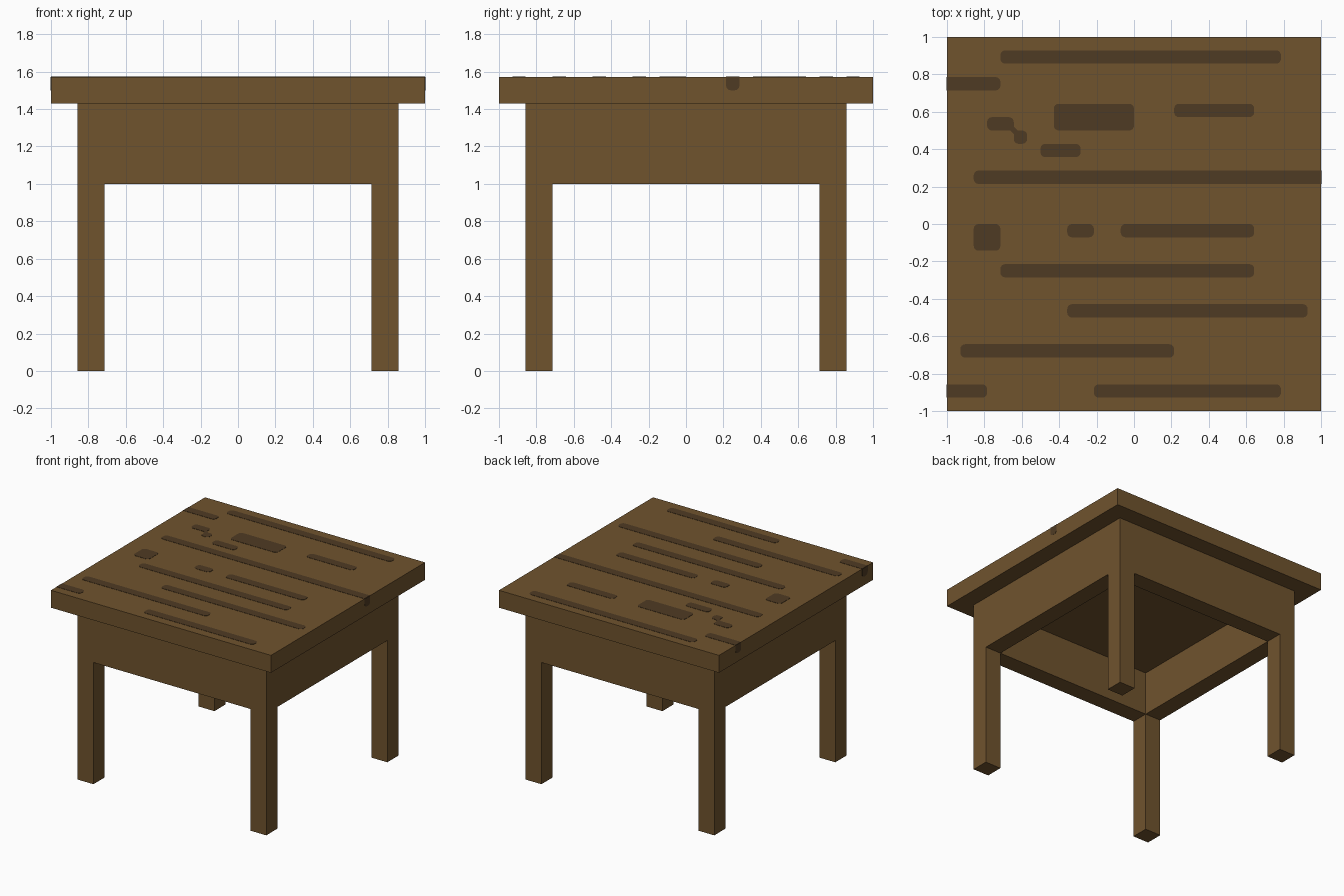
import bpy, bmesh, math
from mathutils import Vector

cube = bpy.data.objects.get("Cube")
if cube:
    bpy.data.objects.remove(cube, do_unlink=True)

U = 1 / 14                      # plank module
TOP, UNDER, RAIL = 22 * U, 20 * U, 14 * U
OUT, INN = 12 * U, 10 * U       # outer and inner faces of legs and apron
THIN = 0.002                    # grain plate thickness


def material(name, rgb):
    m = bpy.data.materials.new(name)
    m.use_nodes = True
    m.diffuse_color = (*rgb, 1)
    bsdf = m.node_tree.nodes["Principled BSDF"]
    bsdf.inputs["Base Color"].default_value = (*rgb, 1)
    bsdf.inputs["Roughness"].default_value = 0.8
    return m


def finish(bm, name, mat):
    bmesh.ops.recalc_face_normals(bm, faces=bm.faces)
    mesh = bpy.data.meshes.new(name)
    bm.to_mesh(mesh)
    bm.free()
    mesh.materials.append(mat)
    ob = bpy.data.objects.new(name, mesh)
    bpy.context.collection.objects.link(ob)
    return ob


wood = material("brown wood", (0.162, 0.087, 0.027))
dark = material("dark grain", (0.078, 0.044, 0.0175))

# Tabletop slab
bm = bmesh.new()
bmesh.ops.create_cube(bm, size=1)
for v in bm.verts:
    v.co = (v.co.x * 2, v.co.y * 2, (UNDER + TOP) / 2 + v.co.z * (TOP - UNDER))
finish(bm, "tabletop", wood)

# Apron and legs: a 3 x 3 grid whose edge rises, middle sinks in and corners drop
bm = bmesh.new()
bmesh.ops.create_grid(bm, x_segments=3, y_segments=3, size=OUT)
for v in bm.verts:
    x, y = [math.copysign(OUT if abs(c) > OUT * 0.7 else INN, c) for c in v.co.xy]
    v.co = (x, y, RAIL)
bm.faces.ensure_lookup_table()
cells = list(bm.faces)
middle = [f for f in cells if f.calc_center_median().xy.length < 0.1]
corners = [f for f in cells if min(abs(c) for c in f.calc_center_median().xy) > 0.5]
rim = [e for e in bm.edges if e.is_boundary]
up = bmesh.ops.extrude_edge_only(bm, edges=rim)["geom"]
for v in [g for g in up if isinstance(g, bmesh.types.BMVert)]:
    v.co.z = UNDER
bmesh.ops.holes_fill(bm, edges=[e for e in bm.edges if e.is_boundary], sides=0)
for faces, z in ((middle, 19 * U), (corners, 0)):
    for f in bmesh.ops.extrude_discrete_faces(bm, faces=faces)["faces"]:
        for v in f.verts:
            v.co.z = z
finish(bm, "apron_and_legs", wood)


# Grain marks: thin rounded plates
def outline(u0, u1, v0, v1, square="", r=0.026, steps=4):
    """Counter-clockwise rounded rectangle; corners a b c d start at lower left."""
    pts = []
    for i, (key, u, v, su, sv) in enumerate((("a", u0, v0, 1, 1), ("b", u1, v0, -1, 1),
                                             ("c", u1, v1, -1, -1), ("d", u0, v1, 1, -1))):
        if key in square:
            pts.append((u, v))
            continue
        for k in range(steps + 1):
            t = math.pi + (i + k / steps) * math.pi / 2
            pts.append((u + su * r + r * math.cos(t), v + sv * r + r * math.sin(t)))
    return pts


def plate(bm, pts, place, normal):
    """Prism from a 2D outline set on a surface."""
    n = Vector(normal) * THIN
    low = [bm.verts.new(place(u, v)) for u, v in pts]
    high = [bm.verts.new(v.co + n) for v in low]
    bm.faces.new(low[::-1])
    bm.faces.new(high)
    for i in range(len(low)):
        j = (i + 1) % len(low)
        bm.faces.new((low[i], low[j], high[j], high[i]))


def on_top(u, v):
    return Vector((u, v, TOP))


# x start, x end, y start, y end in modules, and any square corners
MARKS = [
    (-10, 11, 12, 13, ""), (-14, -10, 10, 11, "ad"), (-6, 0, 7, 9, ""),
    (3, 9, 8, 9, ""), (-11, -9, 7, 8, "b"), (-9, -8, 6, 7, "d"),
    (-7, -4, 5, 6, ""), (-12, 14, 3, 4, "bc"), (-12, -10, -2, 0, ""),
    (-5, -3, -1, 0, ""), (-1, 9, -1, 0, ""), (-10, 9, -4, -3, ""),
    (-5, 13, -7, -6, ""), (-13, 3, -10, -9, ""), (-14, -11, -13, -12, "ad"),
    (-3, 11, -13, -12, ""),
]
bm = bmesh.new()
for x0, x1, y0, y1, square in MARKS:
    plate(bm, outline(x0 * U, x1 * U, y0 * U, y1 * U, square), on_top, (0, 0, 1))
    # Marks that reach an edge fold down over the side
    for side, end in ((-1, x0), (1, x1)):
        if abs(end) == 14:
            plate(bm, outline(y0 * U, y1 * U, 21 * U, TOP, "cd"),
                  lambda u, v, s=side: Vector((s, u, v)), (side, 0, 0))
# Bridge between the two marks that touch at a corner
cx, cy, h = -9 * U, 7 * U, 0.02
plate(bm, [(cx - h, cy), (cx, cy - h), (cx + h, cy), (cx, cy + h)], on_top, (0, 0, 1))
finish(bm, "grain_marks", dark)
